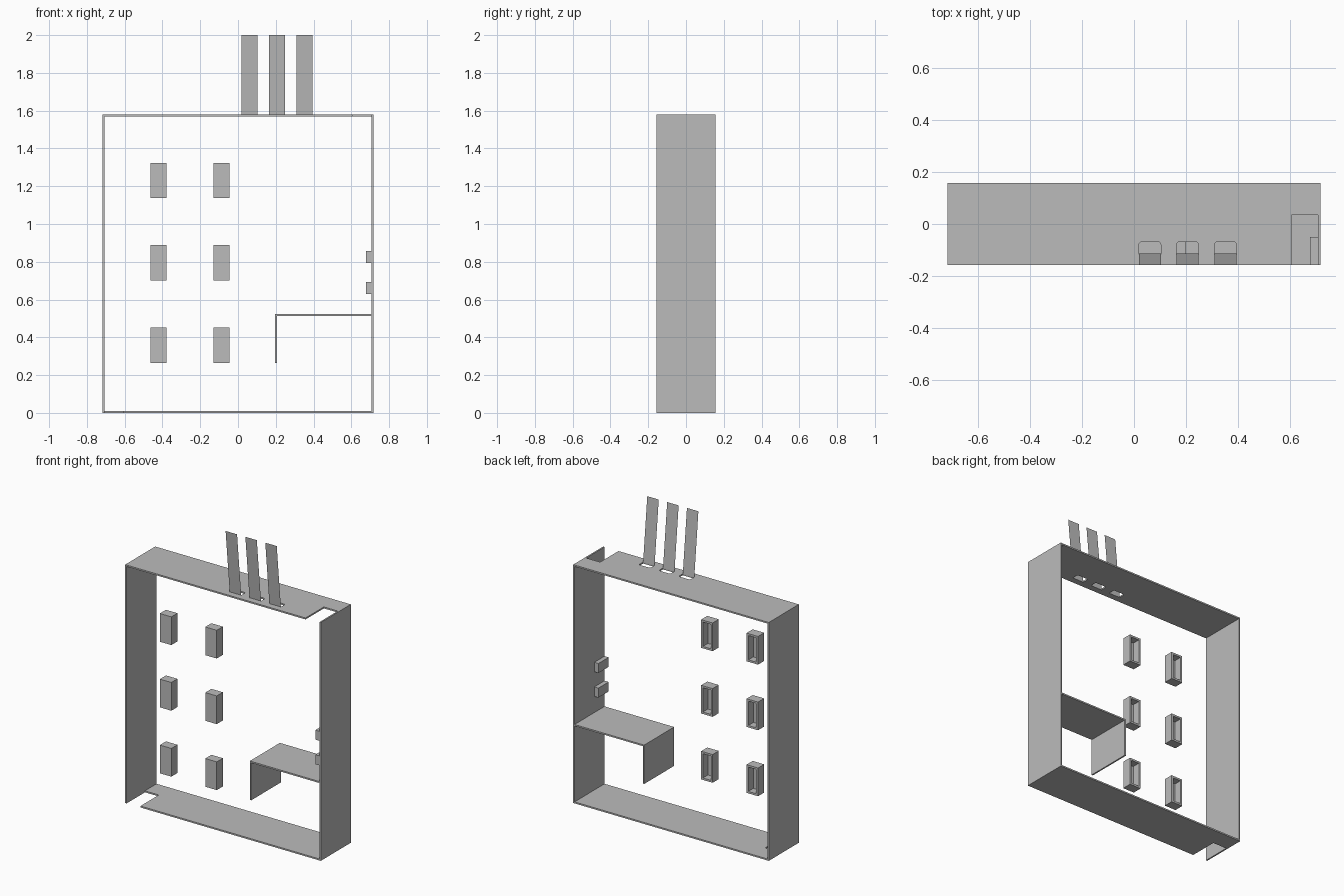
import bpy
import bmesh
import math

old = bpy.data.objects.get("Cube")
if old:
    bpy.data.objects.remove(old, do_unlink=True)

W, D, H, T = 0.717, 0.157, 1.58, 0.01   # half width, half depth, height, sheet thickness
IN = W - T

grey = bpy.data.materials.new("plain grey")
grey.use_nodes = True
colour = (0.5, 0.5, 0.5, 1)
grey.diffuse_color = colour
grey.node_tree.nodes["Principled BSDF"].inputs["Base Color"].default_value = colour


def finish(bm, name):
    mesh = bpy.data.meshes.new(name)
    bm.to_mesh(mesh)
    bm.free()
    mesh.materials.append(grey)
    obj = bpy.data.objects.new(name, mesh)
    bpy.context.collection.objects.link(obj)
    return obj


def box_mesh(x, y, z):
    """Box from three (low, high) ranges."""
    bm = bmesh.new()
    bmesh.ops.create_cube(bm, size=1)
    for v in bm.verts:
        for i, (lo, hi) in enumerate((x, y, z)):
            v.co[i] = lo if v.co[i] < 0 else hi
    return bm


def box(name, x, y, z):
    return finish(box_mesh(x, y, z), name)


def plate(name, loops, z):
    """Horizontal sheet: first loop is the outline, the rest are holes."""
    bm = bmesh.new()
    for loop in loops:
        vs = [bm.verts.new((x, y, z)) for x, y in loop]
        for a, b in zip(vs, vs[1:] + vs[:1]):
            bm.edges.new((a, b))
    bmesh.ops.triangle_fill(bm, use_beauty=True, use_dissolve=False, edges=bm.edges[:])
    res = bmesh.ops.extrude_face_region(bm, geom=bm.faces[:])
    for v in res["geom"]:
        if isinstance(v, bmesh.types.BMVert):
            v.co.z += T
    bmesh.ops.recalc_face_normals(bm, faces=bm.faces[:])
    return finish(bm, name)


def slot(x0, x1, y0, y1, r=0.01):
    """Slot outline with rounded rear corners."""
    pts = [(x0, y0), (x1, y0)]
    for cx, start in ((x1 - r, 0), (x0 + r, 90)):
        for a in (0, 30, 60, 90):
            t = math.radians(start + a)
            pts.append((cx + r * math.cos(t), y1 - r + r * math.sin(t)))
    return pts


# Outer casing: two side walls
for side, x in (("left", (IN, W)), ("right", (-W, -IN))):
    box(side + "_wall", x, (-D, D), (0, H))

# Top and bottom sheets, each with one notched front corner
NX, NY = 0.605, 0.035
outline = [(-IN, -D), (NX, -D), (NX, NY), (IN, NY), (IN, D), (-IN, D)]
strip_x = [0.019, 0.164, 0.31]
SW, HINGE = 0.084, -0.114
slots = [slot(x, x + SW, HINGE, -0.069) for x in strip_x]
plate("top_sheet", [outline] + slots, H - T)
plate("bottom_sheet", [[(-x, y) for x, y in outline]], 0)

# Thin strips leaning forward from the front edge of each slot
for i, x in enumerate(strip_x):
    bm = bmesh.new()
    corners = [(x, HINGE, H), (x + SW, HINGE, H), (x + SW, -D, 2), (x, -D, 2)]
    bm.faces.new([bm.verts.new(c) for c in corners])
    finish(bm, f"upright_strip_{i + 1}")

# Inner shelf and its hanging panel
box("shelf", (0.197, IN), (-D, D), (0.513, 0.523))
box("shelf_panel", (0.197, 0.207), (-D, D), (0.265, 0.513))

# Small blocks on the inside of the left wall
for i, z in enumerate((0.63, 0.793)):
    box(f"wall_block_{i + 1}", (0.677, IN), (-D, -0.05), (z, z + 0.063))

# Two columns of button boxes, hollow from behind
for col, x in enumerate((-0.463, -0.13)):
    for row, z in enumerate((0.265, 0.702, 1.137)):
        bm = box_mesh((x, x + 0.084), (-D, -0.093), (z, z + 0.187))
        bm.normal_update()
        back = [f for f in bm.faces if f.normal.y > 0.9]
        bmesh.ops.inset_region(bm, faces=back, thickness=0.013, use_even_offset=True)
        bmesh.ops.inset_region(bm, faces=back, thickness=0, depth=-0.052)
        finish(bm, f"button_box_{col + 1}_{row + 1}")
